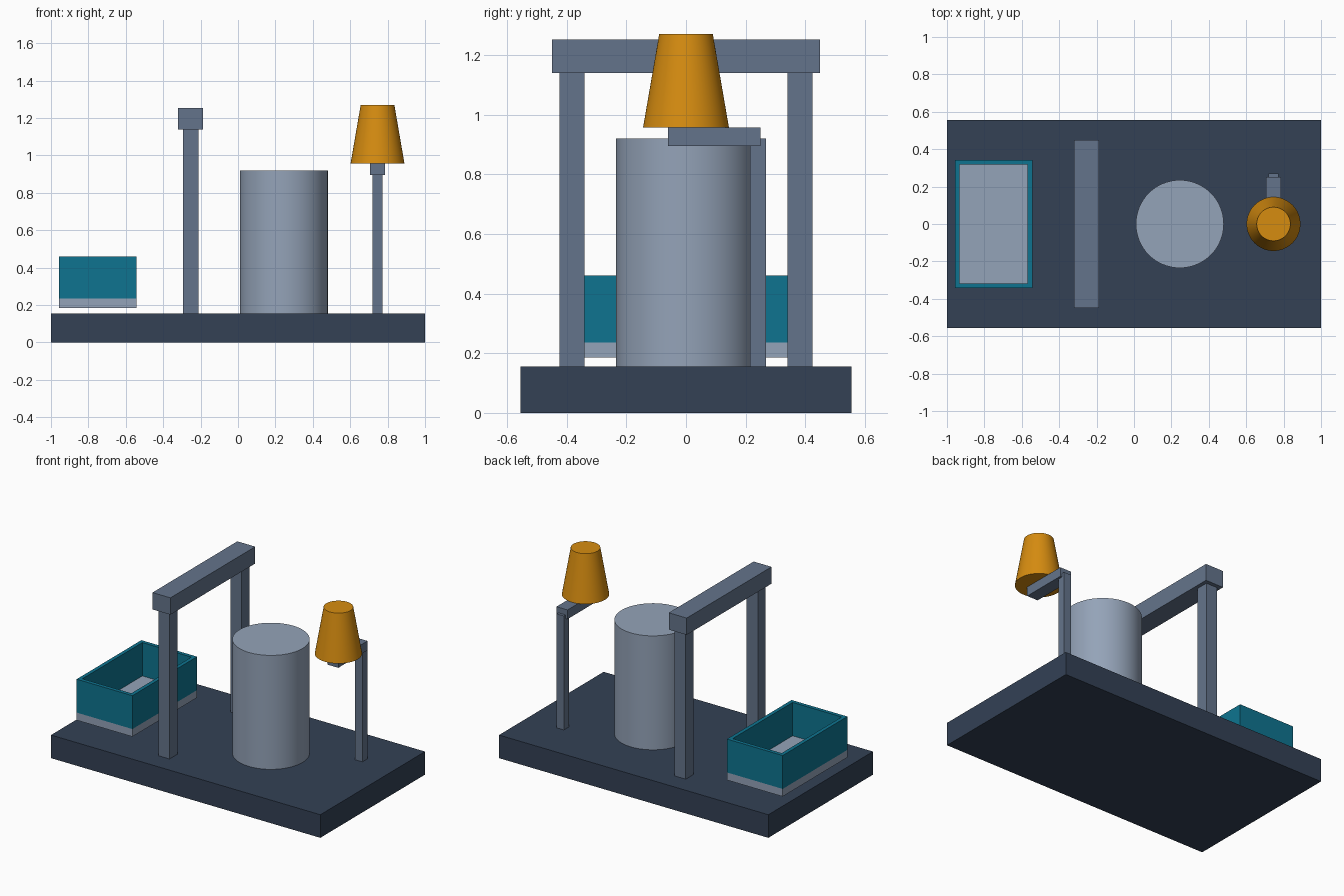
import bpy
import math

cube = bpy.data.objects.get("Cube")
if cube:
    bpy.data.objects.remove(cube, do_unlink=True)


def material(name, hex_code):
    """Flat material from an sRGB hex code, stored as linear values."""
    rgb = [int(hex_code[i:i + 2], 16) / 255 for i in (0, 2, 4)]
    colour = [c / 12.92 if c < 0.04 else ((c + 0.055) / 1.055) ** 2.4 for c in rgb] + [1]
    mat = bpy.data.materials.new(name)
    mat.use_nodes = True
    mat.diffuse_color = colour
    for node in mat.node_tree.nodes:
        if node.type == 'BSDF_PRINCIPLED':
            node.inputs["Base Color"].default_value = colour
    return mat


dark_slate = material("dark slate", "334155")
steel = material("steel", "64748b")
pale_grey = material("pale grey", "94a3b8")
teal = material("teal", "0e7490")
amber = material("amber", "d68c10")


def box(name, x, y, z, mat):
    """Box spanning the given (low, high) ranges."""
    spans = (x, y, z)
    bpy.ops.mesh.primitive_cube_add(size=1, location=[(a + b) / 2 for a, b in spans])
    obj = bpy.context.object
    obj.name = name
    obj.scale = [b - a for a, b in spans]
    bpy.ops.object.transform_apply(location=False, rotation=False, scale=True)
    obj.data.materials.append(mat)
    return obj


def round_part(name, x, z, r_low, r_high, mat):
    """Capped cylinder or cone frustum with smooth sides."""
    bpy.ops.mesh.primitive_cone_add(vertices=64, radius1=r_low, radius2=r_high,
                                    depth=z[1] - z[0], location=(x, 0, sum(z) / 2))
    obj = bpy.context.object
    obj.name = name
    obj.data.materials.append(mat)
    bpy.ops.object.shade_smooth_by_angle(angle=math.radians(30))


DECK = 0.155
box("base_slab", (-1, 1), (-0.555, 0.555), (0, DECK), dark_slate)
round_part("tank", 0.245, (DECK, 0.92), 0.235, 0.235, pale_grey)

# Gantry: two posts and a beam across
box("gantry_front_post", (-0.295, -0.212), (-0.424, -0.341), (DECK, 1.14), steel)
box("gantry_back_post", (-0.295, -0.212), (0.341, 0.424), (DECK, 1.14), steel)
box("gantry_beam", (-0.32, -0.187), (-0.45, 0.45), (1.14, 1.253), steel)

# Hopper on its post and arm
box("hopper_post", (0.719, 0.773), (0.215, 0.269), (DECK, 0.92), steel)
box("hopper_arm", (0.705, 0.787), (-0.06, 0.25), (0.895, 0.957), steel)
round_part("hopper", 0.746, (0.957, 1.27), 0.144, 0.09, amber)

# Open tray: floor plate and four walls
X, Y, WALL, FLOOR, RIM = 0.207, 0.343, 0.025, 0.236, 0.46
CX = -0.751
box("tray_floor", (CX - X, CX + X), (-Y, Y), (0.185, FLOOR), pale_grey)
for name, side in (("right", -1), ("left", 1)):
    outer, inner = CX + side * X, CX + side * (X - WALL)
    box("tray_" + name + "_wall", sorted((outer, inner)), (-Y, Y), (FLOOR, RIM), teal)
for name, side in (("front", -1), ("back", 1)):
    ys = sorted((side * Y, side * (Y - WALL)))
    box("tray_" + name + "_wall", (CX - X + WALL, CX + X - WALL), ys, (FLOOR, RIM), teal)
